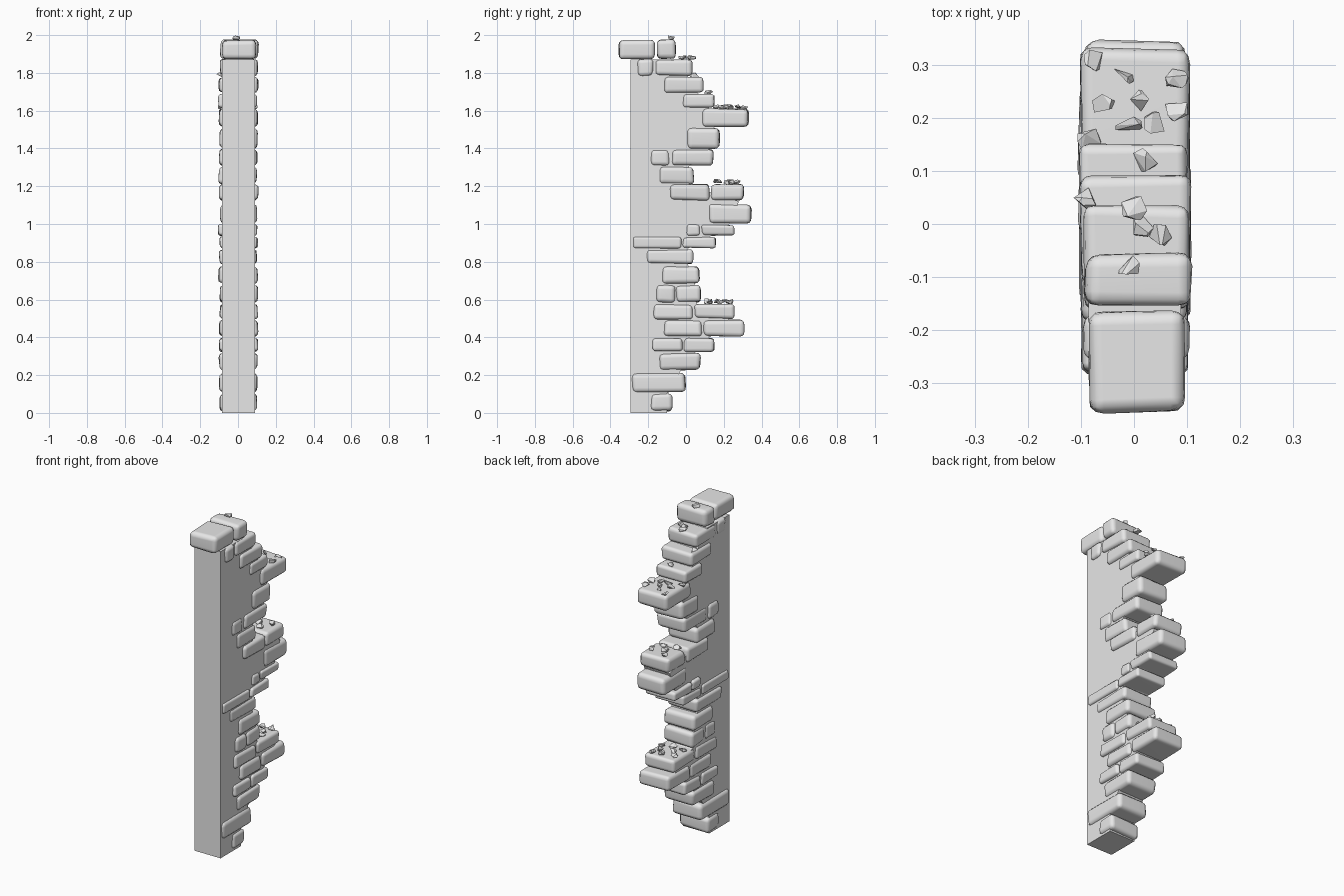
import bpy, bmesh, random
from mathutils import Vector

random.seed(7)
cube = bpy.data.objects.get("Cube")
if cube:
    bpy.data.objects.remove(cube, do_unlink=True)

stone_grey = bpy.data.materials.new("stone grey")
stone_grey.use_nodes = True
grey = (0.8, 0.8, 0.8, 1.0)
stone_grey.diffuse_color = grey
stone_grey.node_tree.nodes["Principled BSDF"].inputs["Base Color"].default_value = grey

# Courses in hundredths: bottom, top, then the joints along the depth
COURSES = [
    (0.5, 10.5, (-19, -7)),
    (10.5, 21.5, (-29, 0)),
    (22, 32, (-14.5, 8)),
    (32, 40, (-18, -1.5, 15.5)),
    (40, 49.5, (-12, 9, 31)),
    (49.5, 58, (-17.5, 4, 26)),
    (58, 68, (-16.5, -5.5, 8.5)),
    (68, 78, (-13, 7.5)),
    (78.5, 87, (-21.5, 4)),
    (87, 93.5, (-28.5, -2, 16)),
    (93.5, 100, (0, 8, 26)),
    (100, 111, (11.5, 35)),
    (112, 121.5, (-9, 13, 31)),
    (120.5, 130.5, (-15, 4.5)),
    (130.5, 140, (-19, -8, 15)),
    (139.5, 151, (0, 18)),
    (151, 161.5, (8, 33.5)),
    (161, 169, (-2, 15.5)),
    (169, 178, (-12, 9.5)),
    (178, 187.5, (-26, -17, 4)),
    (187, 198, (-36, -16, -5)),
]


def add_object(name, bm):
    mesh = bpy.data.meshes.new(name)
    bmesh.ops.recalc_face_normals(bm, faces=bm.faces[:])
    bm.to_mesh(mesh)
    bm.free()
    mesh.materials.append(stone_grey)
    obj = bpy.data.objects.new(name, mesh)
    bpy.context.collection.objects.link(obj)
    return obj


def add_stone(name, low, high):
    """Worn block: a slightly dented box with rounded edges."""
    low, high = Vector(low), Vector(high)
    centre, size = (low + high) / 2, high - low
    bm = bmesh.new()
    bmesh.ops.create_cube(bm, size=1)
    for v in bm.verts:
        v.co = Vector(c * s for c, s in zip(v.co, size))
        v.co -= Vector(random.uniform(0, 0.009) * (1 if c > 0 else -1) for c in v.co)
    sharp = bm.edges[:]
    radius = min(size) * 0.24
    bmesh.ops.bevel(bm, geom=sharp, offset=radius, segments=3, profile=0.55, affect='EDGES')
    for f in bm.faces:
        f.smooth = True
    for v in bm.verts:
        v.co += centre + Vector(random.uniform(-0.0012, 0.0012) for _ in range(3))
    obj = add_object(name, bm)
    weighted = obj.modifiers.new("Weighted normals", 'WEIGHTED_NORMAL')
    weighted.weight = 80
    return obj


def add_pebble(name, x, y, z, size):
    """Angular chip: the convex hull of a few scattered points."""
    bm = bmesh.new()
    for _ in range(10):
        p = Vector(random.gauss(0, 1) for _ in range(3)).normalized()
        bm.verts.new((x + p.x * size, y + p.y * size, z + (p.z * 0.65 + 0.4) * size))
    hull = bmesh.ops.convex_hull(bm, input=bm.verts[:])
    loose = [v for v in hull["geom_interior"] if isinstance(v, bmesh.types.BMVert)]
    bmesh.ops.delete(bm, geom=loose, context='VERTS')
    bmesh.ops.dissolve_limit(bm, angle_limit=0.3, verts=bm.verts[:], edges=bm.edges[:])
    return add_object(name, bm)


# Protruding stones, course by course
for row, (z0, z1, joints) in enumerate(COURSES):
    for i, (y0, y1) in enumerate(zip(joints, joints[1:])):
        left = random.uniform(0.102, 0.112)
        right = random.uniform(0.098, 0.108)
        if row == len(COURSES) - 1 and i == 0:
            left, right = 0.098, 0.09
        add_stone(f"stone_{row + 1}_{i + 1}",
                  (-right, y0 / 100, z0 / 100), (left, y1 / 100, z1 / 100))

# Plain wall core with a flat front and a stepped back hidden in the stones
FRONT, HALF = -0.295, 0.086
outline = [(FRONT, 0), (-0.1, 0)]
for below, above in zip(COURSES, COURSES[1:]):
    back = min(below[2][-1], above[2][-1]) - 3
    outline.append((back / 100, above[0] / 100))
outline.append((FRONT, outline[-1][1]))
bm = bmesh.new()
side = bm.faces.new([bm.verts.new((-HALF, y, z)) for y, z in outline])
grown = bmesh.ops.extrude_face_region(bm, geom=[side])
moved = [g for g in grown["geom"] if isinstance(g, bmesh.types.BMVert)]
bmesh.ops.translate(bm, verts=moved, vec=(HALF * 2 + 0.003, 0, 0))
add_object("wall_core", bm)

# Rubble on the exposed ledges: height, then spots across and along in hundredths
RUBBLE = [
    (0.58, ((-6, 12), (1, 11), (7, 13), (-3, 17), (5, 18), (-7, 21), (1, 22), (7, 23))),
    (1.212, ((-5, 16), (3, 17), (-1, 22), (6, 24), (-4, 27))),
    (1.61, ((-7.5, 31), (-2, 28), (8, 27.5), (-5.5, 22.5), (1, 23),
            (8, 21.5), (-1, 18.5), (4, 19), (-8.5, 16))),
    (1.685, ((2, 12),)),
    (1.775, ((-9, 4.5),)),
    (1.872, ((0, 3), (1.5, -0.5), (5, -2))),
    (1.977, ((-1, -8),)),
]
for ledge, (z, spots) in enumerate(RUBBLE):
    for i, (x, y) in enumerate(spots):
        add_pebble(f"pebble_{ledge + 1}_{i + 1}", x / 100, y / 100, z,
                   random.uniform(0.021, 0.027))
